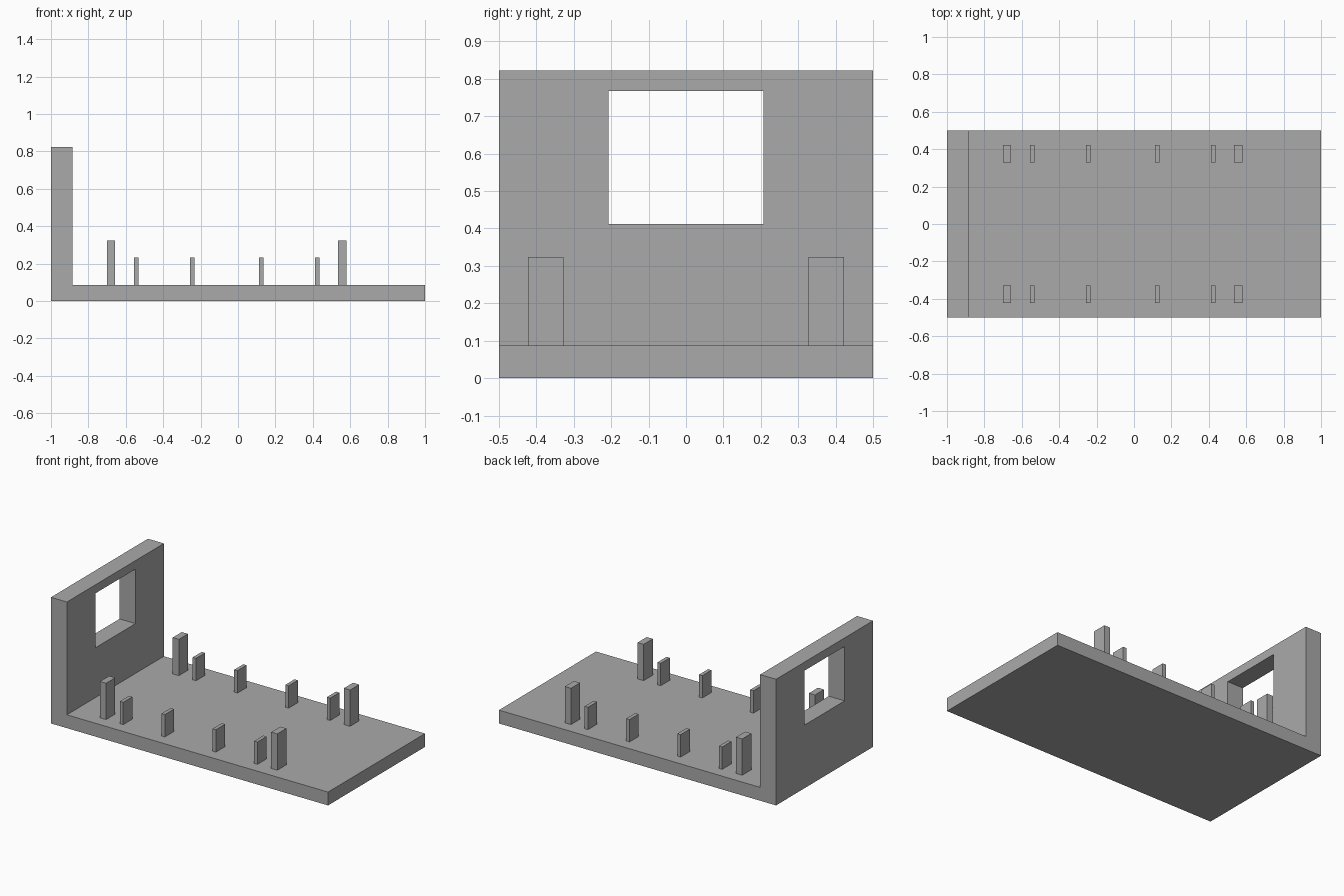
import bpy
import bmesh
from mathutils import Vector

cube = bpy.data.objects.get("Cube")
if cube:
    bpy.data.objects.remove(cube, do_unlink=True)

GREY = (0.4, 0.4, 0.4, 1)
grey = bpy.data.materials.new("plain grey")
grey.use_nodes = True
grey.diffuse_color = GREY
grey.node_tree.nodes["Principled BSDF"].inputs["Base Color"].default_value = GREY


def finish(name, bm):
    bmesh.ops.recalc_face_normals(bm, faces=bm.faces)
    mesh = bpy.data.meshes.new(name)
    bm.to_mesh(mesh)
    bm.free()
    mesh.materials.append(grey)
    obj = bpy.data.objects.new(name, mesh)
    bpy.context.collection.objects.link(obj)
    return obj


def box(name, low, high):
    low, high = Vector(low), Vector(high)
    bm = bmesh.new()
    bmesh.ops.create_cube(bm, size=1)
    bmesh.ops.scale(bm, vec=high - low, verts=bm.verts)
    bmesh.ops.translate(bm, vec=(low + high) / 2, verts=bm.verts)
    return finish(name, bm)


# Floor slab and end wall as one L-shaped extrusion
FLOOR, WALL, TOP = 0.087, -0.885, 0.823
profile = [(-1, 0), (1, 0), (1, FLOOR), (WALL, FLOOR), (WALL, TOP), (-1, TOP)]
bm = bmesh.new()
side = bm.faces.new([bm.verts.new((x, -0.5, z)) for x, z in profile])
extruded = bmesh.ops.extrude_face_region(bm, geom=[side], use_keep_orig=True)
moved = [v for v in extruded["geom"] if isinstance(v, bmesh.types.BMVert)]
bmesh.ops.translate(bm, vec=(0, 1, 0), verts=moved)
base = finish("floor_and_end_wall", bm)

# Window opening through the wall
cutter = box("window_cutter", (-1.2, -0.207, 0.412), (-0.7, 0.207, 0.767))
cutter.hide_render = True
cutter.hide_viewport = True
cut = base.modifiers.new("window", "BOOLEAN")
cut.operation = "DIFFERENCE"
cut.solver = "EXACT"
cut.object = cutter

# Two mirrored rows of posts: centre x, width, top height
TALL, SHORT = (0.044, 0.324), (0.024, 0.233)
posts = [(-0.679, TALL), (-0.545, SHORT), (-0.245, SHORT),
         (0.124, SHORT), (0.424, SHORT), (0.557, TALL)]
for row, sign in (("front", -1), ("back", 1)):
    y0, y1 = sorted((sign * 0.328, sign * 0.422))
    for i, (x, (width, top)) in enumerate(posts, 1):
        box(f"{row}_post_{i}", (x - width / 2, y0, FLOOR), (x + width / 2, y1, top))
